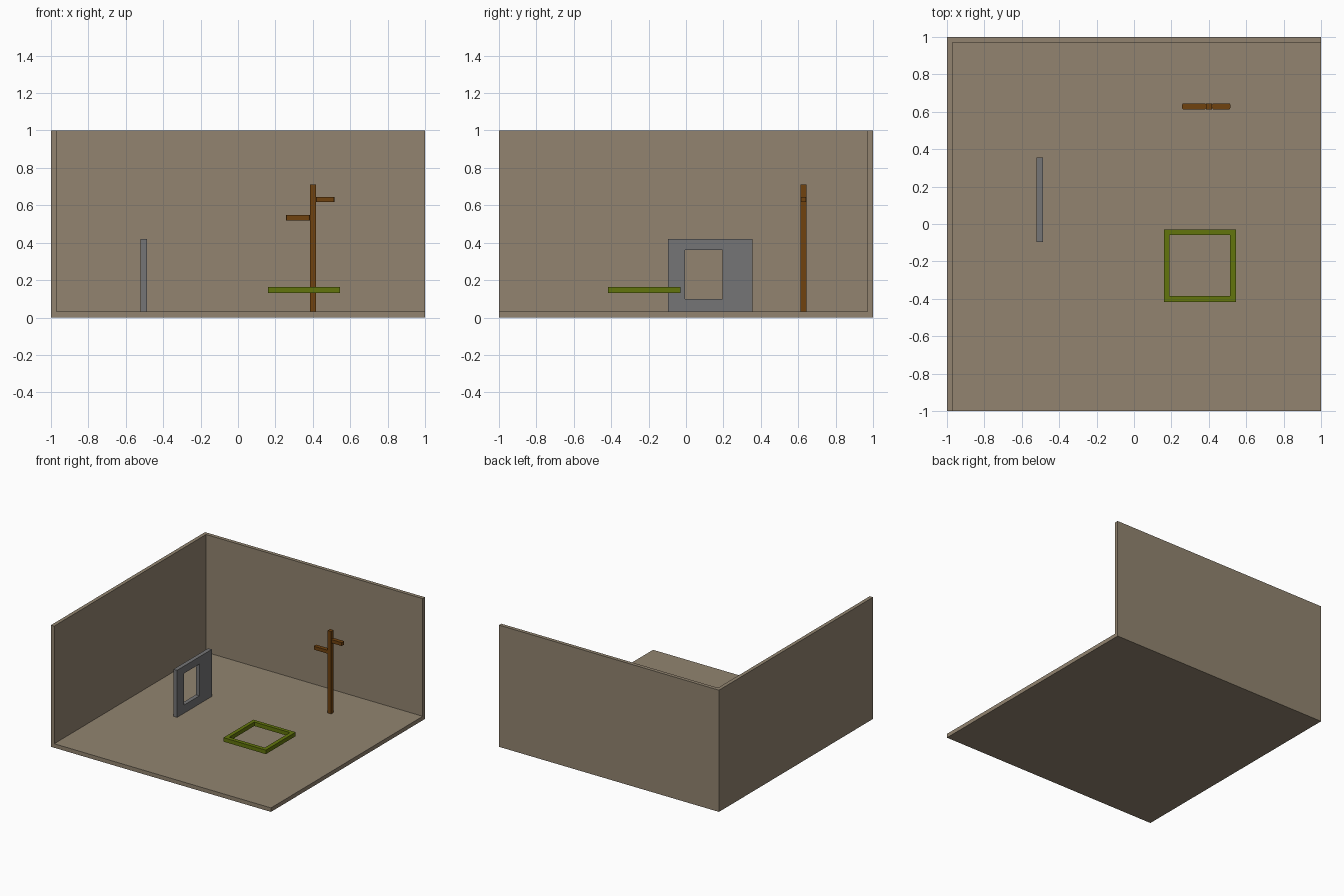
import bpy
import bmesh

cube = bpy.data.objects.get("Cube")
if cube:
    bpy.data.objects.remove(cube, do_unlink=True)


def material(name, rgb):
    """Make a flat material from 0-255 sRGB values."""
    lin = [((c / 255 + 0.055) / 1.055) ** 2.4 if c > 10 else c / 255 / 12.92 for c in rgb]
    m = bpy.data.materials.new(name)
    m.use_nodes = True
    m.diffuse_color = (*lin, 1)
    bsdf = next(n for n in m.node_tree.nodes if n.type == 'BSDF_PRINCIPLED')
    bsdf.inputs["Base Color"].default_value = (*lin, 1)
    bsdf.inputs["Roughness"].default_value = 0.8
    return m


tan = material("tan plaster", (146, 132, 112))
grey = material("grey stone", (117, 117, 118))
green = material("moss green", (98, 117, 12))
brown = material("brown wood", (112, 66, 15))


def finish(name, bm, mat):
    bmesh.ops.recalc_face_normals(bm, faces=bm.faces)
    mesh = bpy.data.meshes.new(name)
    bm.to_mesh(mesh)
    bm.free()
    mesh.materials.append(mat)
    obj = bpy.data.objects.new(name, mesh)
    bpy.context.collection.objects.link(obj)
    return obj


def box(name, lo, hi, mat, bevel=0):
    """Box between two corners, with optional rounded upright edges."""
    bm = bmesh.new()
    bmesh.ops.create_cube(bm, size=1)
    for v in bm.verts:
        v.co = [(a + b) / 2 + c * (b - a) for a, b, c in zip(lo, hi, v.co)]
    if bevel:
        upright = [e for e in bm.edges
                   if abs(e.verts[0].co.z - e.verts[1].co.z) > 0.01]
        bmesh.ops.bevel(bm, geom=upright, offset=bevel, segments=2,
                        profile=0.5, affect='EDGES')
    return finish(name, bm, mat)


def frame(name, outer, inner, near, far, place, mat):
    """Rectangular ring; rectangles are (u0, v0, u1, v1), place maps u, v, w to x, y, z."""
    bm = bmesh.new()

    def loop(r, w):
        return [bm.verts.new(place(u, v, w)) for u, v in
                ((r[0], r[1]), (r[2], r[1]), (r[2], r[3]), (r[0], r[3]))]

    loops = [loop(outer, near), loop(outer, far), loop(inner, far), loop(inner, near)]
    for k in range(4):
        a, b = loops[k], loops[(k + 1) % 4]
        for i in range(4):
            j = (i + 1) % 4
            bm.faces.new((a[i], a[j], b[j], b[i]))
    return finish(name, bm, mat)


# Room: floor slab and two walls
T = 0.033
box("floor", (-1, -1, 0), (1, 1, T), tan)
box("right_wall", (-1, -1, T), (-1 + 0.03, 1, 1), tan)
box("back_wall", (-1 + 0.03, 1 - 0.03, T), (1, 1, 1), tan)

# Upright panel with a window opening
frame("window_panel", (-0.095, T, 0.355, 0.42), (-0.005, 0.10, 0.195, 0.36),
      -0.52, -0.487, lambda u, v, w: (w, u, v), grey)

# Flat square ring hovering above the floor
frame("floating_ring", (0.16, -0.417, 0.545, -0.03), (0.19, -0.385, 0.513, -0.06),
      0.13, 0.163, lambda u, v, w: (u, v, w), green)

# Post with two side arms
box("post", (0.385, 0.612, T), (0.418, 0.645, 0.71), brown)
box("lower_arm", (0.257, 0.612, 0.52), (0.385, 0.645, 0.548), brown, 0.008)
box("upper_arm", (0.418, 0.612, 0.617), (0.515, 0.645, 0.645), brown, 0.008)
